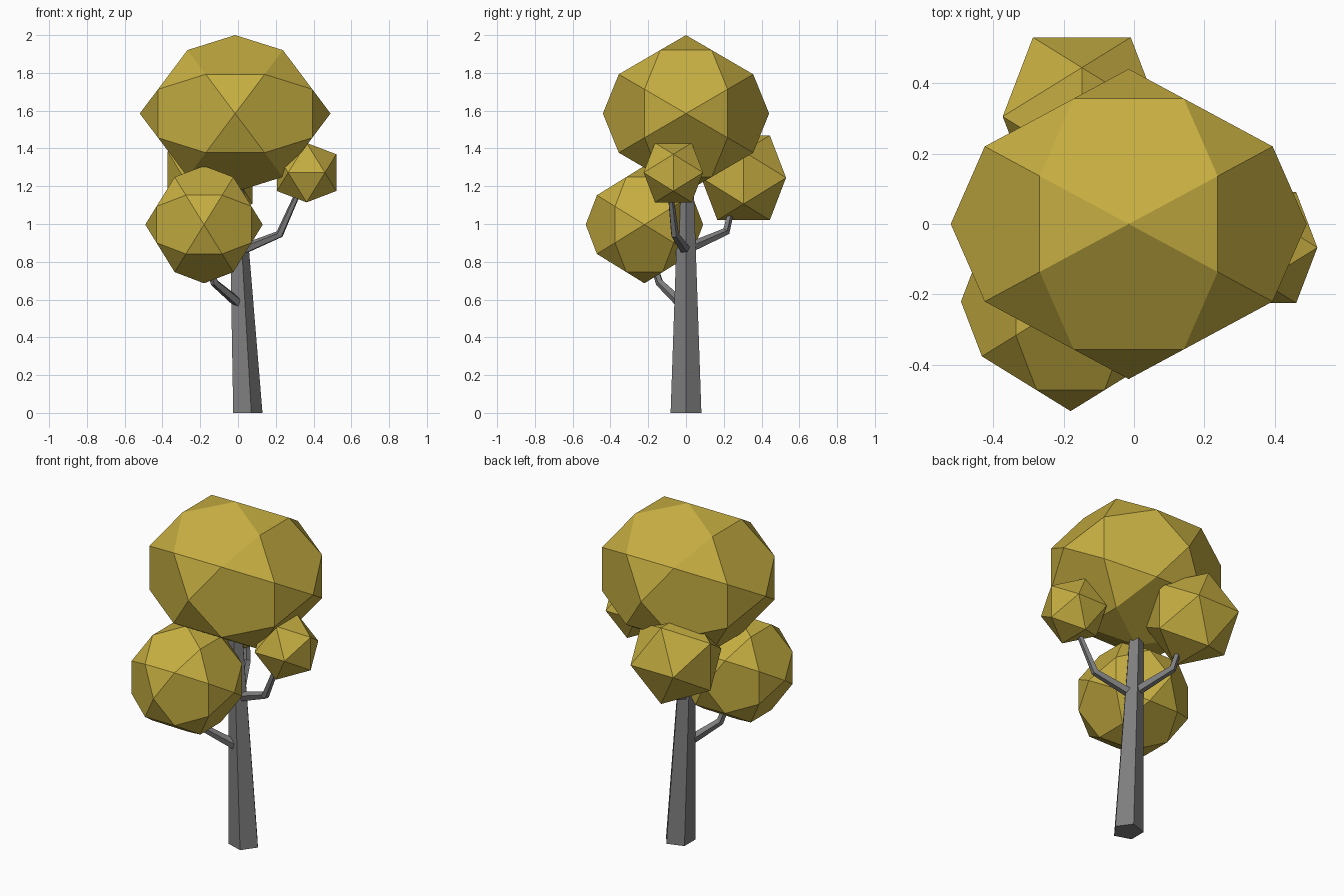
import bpy, bmesh, math
from mathutils import Vector

if "Cube" in bpy.data.objects:
    bpy.data.objects.remove(bpy.data.objects["Cube"])


def material(name, color):
    m = bpy.data.materials.new(name)
    m.diffuse_color = (*color, 1)
    m.use_nodes = True
    m.node_tree.nodes["Principled BSDF"].inputs["Base Color"].default_value = m.diffuse_color
    return m


GOLD = material("golden_foliage", (0.56, 0.42, 0.053))
GREY = material("grey_bark", (0.21, 0.21, 0.21))


def make_object(name, bm, mat):
    bmesh.ops.recalc_face_normals(bm, faces=bm.faces[:])
    me = bpy.data.meshes.new(name)
    bm.to_mesh(me)
    bm.free()
    me.materials.append(mat)
    ob = bpy.data.objects.new(name, me)
    bpy.context.collection.objects.link(ob)
    return ob


def foliage(name, center, radii, base_points):
    """Convex hull of points repeated over all signs and cyclic axis shifts."""
    pts = set()
    for p in base_points:
        for k in range(3):
            q = p[k:] + p[:k]
            for sx in (1, -1):
                for sy in (1, -1):
                    for sz in (1, -1):
                        pts.add((q[0] * sx + 0.0, q[1] * sy + 0.0, q[2] * sz + 0.0))
    bm = bmesh.new()
    for p in sorted(pts):
        bm.verts.new([c + r * v for c, r, v in zip(center, radii, p)])
    bmesh.ops.convex_hull(bm, input=bm.verts[:])
    # merge the flat triangles back into pentagons
    bmesh.ops.dissolve_limit(bm, angle_limit=0.02, verts=bm.verts[:], edges=bm.edges[:])
    return make_object(name, bm, GOLD)


def limb(name, path, radii, sides=5, level=False):
    """Tapered faceted tube along a path; level keeps its rings horizontal."""
    path = [Vector(p) for p in path]
    bm = bmesh.new()
    rings = []
    for i, (p, r) in enumerate(zip(path, radii)):
        t = Vector((0, 0, 1))
        if not level:
            a, b = path[max(i - 1, 0)], path[min(i + 1, len(path) - 1)]
            t = (b - a).normalized()
        u = Vector((1, 0, 0))
        if not level:
            u = (Vector((0, 0, 1)) - t * t.z).normalized()
        v = t.cross(u)
        rings.append([bm.verts.new(p + r * (u * math.cos(k * math.tau / sides)
                                            + v * math.sin(k * math.tau / sides)))
                      for k in range(sides)])
    for lo, hi in zip(rings, rings[1:]):
        for k in range(sides):
            n = (k + 1) % sides
            bm.faces.new((lo[k], lo[n], hi[n], hi[k]))
    bm.faces.new(rings[0][::-1])
    bm.faces.new(rings[-1])
    return make_object(name, bm, GREY)


# Two faceted solids: 20 triangles, and triangles mixed with pentagons
ICOSA = [(0.0, 0.5257, 0.8507)]
MIXED = [(0.0, 0.0, 1.0), (0.5, 0.309, 0.809)]

# Foliage clumps
foliage("crown", (-0.015, 0, 1.585), (0.505, 0.44, 0.415), MIXED)
foliage("front_left_clump", (-0.18, -0.22, 0.997), (0.311,) * 3, MIXED)
foliage("right_clump", (0.363, -0.067, 1.272), (0.185,) * 3, ICOSA)
foliage("back_left_clump", (-0.148, 0.305, 1.245), (0.264,) * 3, ICOSA)

# Leaning pentagonal trunk
limb("trunk", [(0.044, 0, 0), (-0.014, 0, 1.24)], [0.0857, 0.041], level=True)

# Bent branches reaching into the clumps
limb("front_left_branch", [(0.01, -0.02, 0.575), (-0.125, -0.14, 0.69), (-0.165, -0.19, 0.85)],
     [0.029, 0.022, 0.016])
limb("right_branch", [(0.015, 0.0, 0.86), (0.22, -0.06, 0.945), (0.325, -0.085, 1.18)],
     [0.029, 0.022, 0.015])
limb("back_left_branch", [(0.0, 0.02, 0.875), (-0.09, 0.212, 0.96), (-0.12, 0.25, 1.12)],
     [0.029, 0.022, 0.016])
